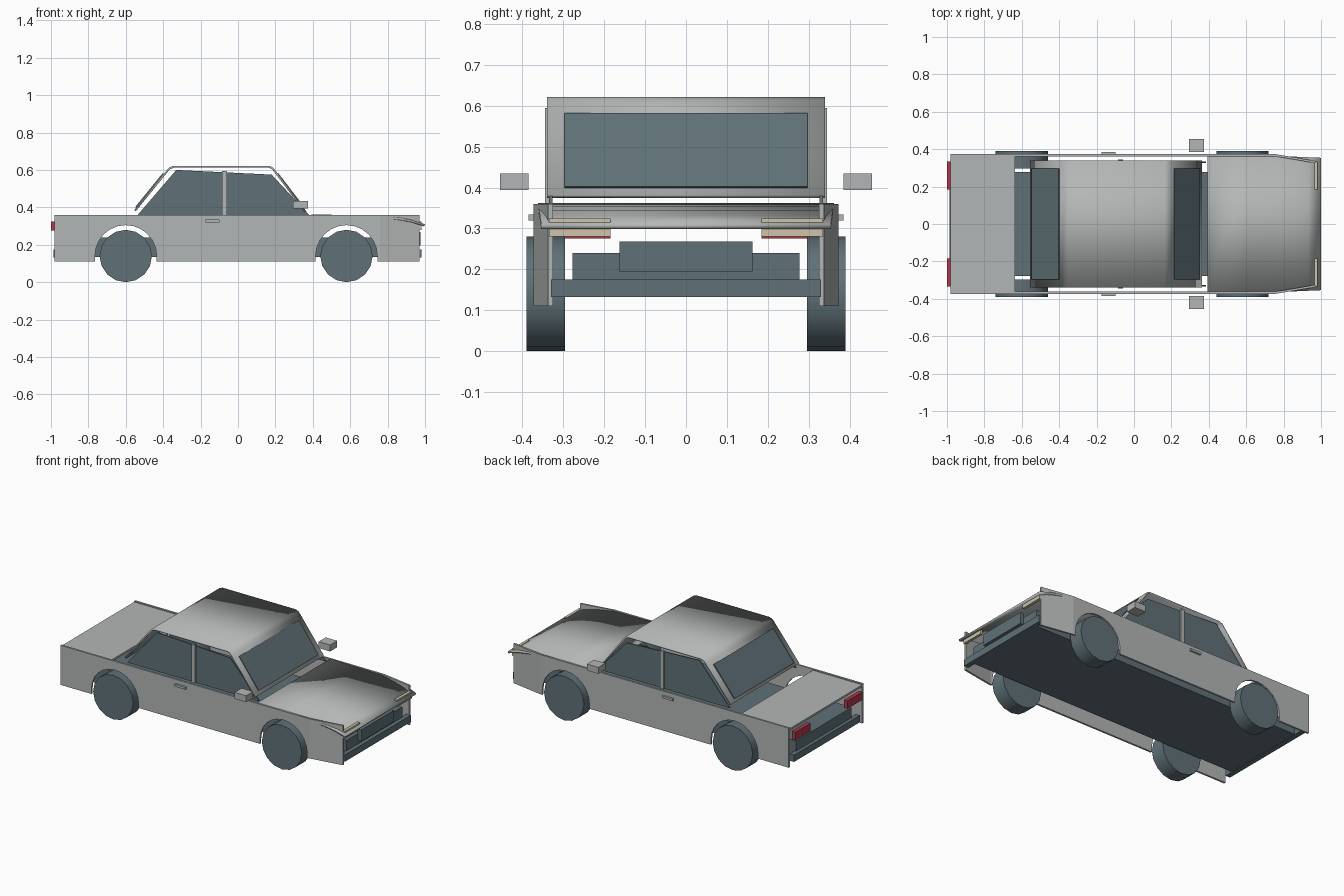
import bpy, bmesh, math
from mathutils import Vector

if "Cube" in bpy.data.objects:
    bpy.data.objects.remove(bpy.data.objects["Cube"], do_unlink=True)


def material(name, rgb):
    m = bpy.data.materials.new(name)
    m.use_nodes = True
    m.diffuse_color = (*rgb, 1)
    m.node_tree.nodes["Principled BSDF"].inputs["Base Color"].default_value = (*rgb, 1)
    return m


GREY = material("body grey", (0.45, 0.47, 0.465))
DARK = material("dark slate", (0.115, 0.165, 0.185))
CREAM = material("headlight cream", (0.62, 0.56, 0.40))
RED = material("tail light red", (0.43, 0.04, 0.07))


def finish(name, bm, mat, smooth=False):
    bmesh.ops.recalc_face_normals(bm, faces=bm.faces)
    mesh = bpy.data.meshes.new(name)
    bm.to_mesh(mesh)
    bm.free()
    mesh.materials.append(mat)
    obj = bpy.data.objects.new(name, mesh)
    bpy.context.collection.objects.link(obj)
    if smooth:
        bpy.ops.object.select_all(action='DESELECT')
        obj.select_set(True)
        bpy.context.view_layer.objects.active = obj
        bpy.ops.object.shade_smooth_by_angle(angle=math.radians(35))
    return obj


def box(name, mat, x, y, z):
    """Box from (min, max) pairs."""
    bm = bmesh.new()
    bmesh.ops.create_cube(bm, size=1)
    for v in bm.verts:
        v.co = [r[0] if c < 0 else r[1] for c, r in zip(v.co, (x, y, z))]
    return finish(name, bm, mat)


def prism(outline, y0, y1):
    """Side outline (x, z) extruded across y."""
    bm = bmesh.new()
    face = bm.faces.new([bm.verts.new((x, y0, z)) for x, z in outline])
    new = bmesh.ops.extrude_face_region(bm, geom=[face])["geom"]
    verts = [g for g in new if isinstance(g, bmesh.types.BMVert)]
    bmesh.ops.translate(bm, verts=verts, vec=(0, y1 - y0, 0))
    return bm


def sheet(name, mat, profile, half_widths, thick, smooth=False):
    """Bent plate: an (x, z) profile swept across y and thickened."""
    bm = bmesh.new()
    rows = [[bm.verts.new((x, s * w, z)) for s in (-1, 1)]
            for (x, z), w in zip(profile, half_widths)]
    for a, b in zip(rows, rows[1:]):
        bm.faces.new((a[0], b[0], b[1], a[1]))
    obj = finish(name, bm, mat, smooth)
    mod = obj.modifiers.new("thickness", 'SOLIDIFY')
    mod.thickness = thick
    mod.offset = 0
    mod.use_even_offset = True
    return obj


def mirrored_box(name, mat, x, y, z):
    box("near_" + name, mat, x, (-y[1], -y[0]), z)
    box("far_" + name, mat, x, y, z)


AXLES = (-0.60, 0.58)
HUB_Z = 0.14
ARCH_R = 0.165
SILL, WAIST = 0.11, 0.36

# Side panels with wheel arches and a tapered nose
outline = [(-0.98, WAIST), (-0.98, SILL)]
for cx in AXLES:
    outline.append((cx - ARCH_R, SILL))
    for i in range(13):
        a = math.pi * (1 - i / 12)
        outline.append((cx + ARCH_R * math.cos(a), HUB_Z + ARCH_R * math.sin(a)))
    outline.append((cx + ARCH_R, SILL))
outline += [(0.97, SILL), (0.97, WAIST)]

for side, s in (("near", -1), ("far", 1)):
    bm = prism(outline, s * 0.361, s * 0.373)
    bmesh.ops.bisect_plane(bm, geom=bm.verts[:] + bm.edges[:] + bm.faces[:],
                           plane_co=(0.76, 0, 0), plane_no=(1, 0, 0))
    for v in bm.verts:
        v.co.y -= s * max(0, v.co.x - 0.76) * 0.17
    finish(side + "_side_panel", bm, GREY)

    # Side windows
    glass = [(-0.54, 0.355), (-0.33, 0.60), (0.18, 0.575), (0.385, 0.355)]
    finish(side + "_side_window", prism(glass, s * 0.327, s * 0.335), DARK)

    # Wheels
    for end, cx in zip(("rear", "front"), AXLES):
        bm = bmesh.new()
        bmesh.ops.create_cone(bm, cap_ends=True, segments=16, radius1=0.14,
                              radius2=0.14, depth=0.095)
        for v in bm.verts:
            x, y, z = v.co
            v.co = Vector((cx + x, s * 0.343 + z, HUB_Z + y))
        finish(f"{side}_{end}_wheel", bm, DARK, smooth=True)

# Small side fittings
mirrored_box("door_pillar", GREY, (-0.085, -0.06), (0.333, 0.345), (0.355, 0.595))
mirrored_box("door_handle", GREY, (-0.175, -0.10), (0.37, 0.385), (0.32, 0.334))
mirrored_box("wing_mirror", GREY, (0.295, 0.375), (0.385, 0.455), (0.394, 0.435))

# Roof with front and rear window frames in one bent sheet
roof = [(-0.551, 0.382), (-0.378, 0.595), (-0.365, 0.609), (-0.345, 0.617),
        (0.165, 0.617), (0.183, 0.61), (0.197, 0.593), (0.36, 0.378)]
sheet("roof", GREY, roof, [0.34] * len(roof), 0.01, smooth=True)
sheet("windshield", DARK, [(0.213, 0.58), (0.351, 0.40)], [0.297] * 2, 0.008)
sheet("rear_window", DARK, [(-0.546, 0.40), (-0.400, 0.58)], [0.297] * 2, 0.008)

# Hood and trunk lid
hood = [(0.392, 0.356), (0.60, 0.353), (0.76, 0.348), (0.86, 0.339),
        (0.93, 0.326), (0.997, 0.304)]
sheet("hood", GREY, hood, [0.362, 0.362, 0.362, 0.360, 0.357, 0.354], 0.012, smooth=True)
box("trunk_lid", GREY, (-0.98, -0.635), (-0.362, 0.362), (0.342, 0.354))

# Underbody, bumpers and grille
box("chassis", DARK, (-0.965, 0.955), (-0.278, 0.278), (0.135, 0.24))
box("front_bumper", DARK, (0.95, 0.98), (-0.33, 0.33), (0.132, 0.175))
box("rear_bumper", DARK, (-0.987, -0.955), (-0.33, 0.33), (0.132, 0.175))
box("grille", DARK, (0.95, 0.977), (-0.163, 0.163), (0.195, 0.268))

# Lamps
mirrored_box("headlight", CREAM, (0.965, 0.982), (0.185, 0.335), (0.28, 0.325))
mirrored_box("tail_light", RED, (-1.0, -0.975), (0.185, 0.335), (0.275, 0.325))
